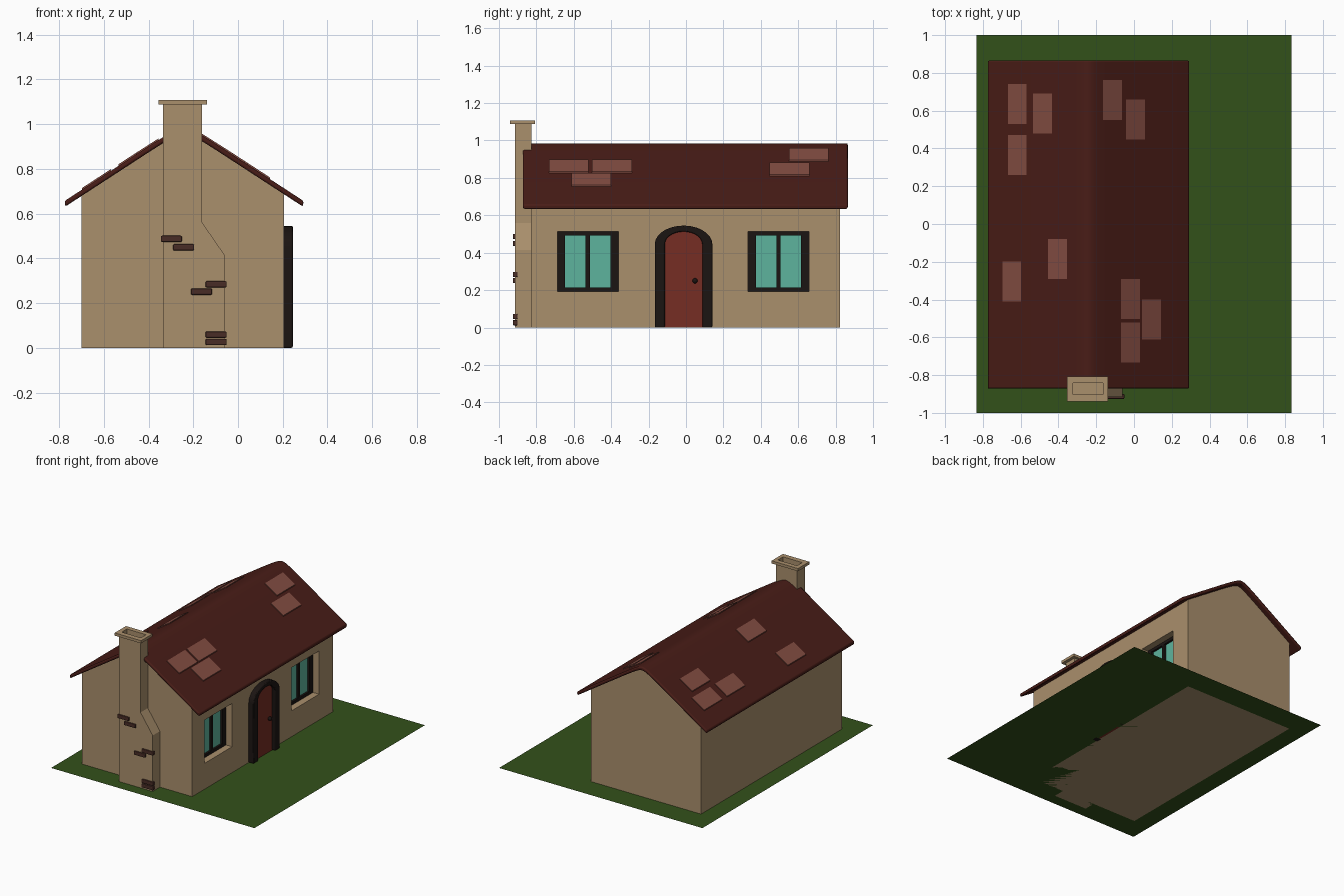
import bpy, bmesh, math
from mathutils import Vector

if "Cube" in bpy.data.objects:
    bpy.data.objects.remove(bpy.data.objects["Cube"])


def material(name, r, g, b):
    m = bpy.data.materials.new(name)
    m.diffuse_color = [(c / 255) ** 2.2 for c in (r, g, b)] + [1]
    m.use_nodes = True
    m.node_tree.nodes["Principled BSDF"].inputs["Base Color"].default_value = m.diffuse_color
    return m


TAN = material("plaster", 168, 142, 108)
ROOF = material("roof_red", 74, 34, 29)
TILE = material("tile_pink", 130, 78, 68)
DOOR = material("door_red", 117, 49, 40)
BLACK = material("dark_frame", 33, 27, 25)
GLASS = material("glass_green", 94, 178, 156)
BRICK = material("brick_brown", 74, 48, 42)
GRASS = material("grass", 54, 82, 32)


def prism(name, pts, axis, a, b, mat, bevel=0, smooth=False):
    """Extrude a 2D profile (other-axis, z) along x or y from a to b."""
    place = (lambda p, t: (t, p[0], p[1])) if axis == "x" else (lambda p, t: (p[0], t, p[1]))
    bm = bmesh.new()
    lo = [bm.verts.new(place(p, a)) for p in pts]
    hi = [bm.verts.new(place(p, b)) for p in pts]
    bm.faces.new(lo)
    bm.faces.new(hi)
    for i in range(len(pts)):
        j = (i + 1) % len(pts)
        bm.faces.new((lo[i], lo[j], hi[j], hi[i]))
    bmesh.ops.recalc_face_normals(bm, faces=bm.faces)
    me = bpy.data.meshes.new(name)
    bm.to_mesh(me)
    bm.free()
    me.materials.append(mat)
    ob = bpy.data.objects.new(name, me)
    bpy.context.collection.objects.link(ob)
    if bevel:
        mod = ob.modifiers.new("bevel", "BEVEL")
        mod.width, mod.segments = bevel, 2
        mod.limit_method, mod.angle_limit = "ANGLE", math.radians(50)
    if smooth:
        bpy.ops.object.select_all(action="DESELECT")
        ob.select_set(True)
        bpy.context.view_layer.objects.active = ob
        bpy.ops.object.shade_smooth_by_angle(angle=math.radians(35))
    return ob


def box(name, x, y, z, mat, bevel=0):
    return prism(name, [(x[0], z[0]), (x[1], z[0]), (x[1], z[1]), (x[0], z[1])],
                 "y", y[0], y[1], mat, bevel)


def cut(ob, x, y, z):
    cutter = box("cutter", x, y, z, TAN)
    mod = ob.modifiers.new("cut", "BOOLEAN")
    mod.operation, mod.solver, mod.object = "DIFFERENCE", "EXACT", cutter
    bpy.context.view_layer.objects.active = ob
    bpy.ops.object.modifier_apply(modifier="cut")
    bpy.data.objects.remove(cutter)


RIDGE, SLOPE = -0.241, 0.655


def roof_z(x):
    return 1.007 - SLOPE * math.hypot(x - RIDGE, 0.034)


def roof_line(x0, x1, drop):
    mids = [RIDGE + d * 0.01 for d in (-15, -10, -7, -5, -3, -1.5, 0, 1.5, 3, 5, 7, 10, 15)]
    return [(x, roof_z(x) - drop) for x in [x0] + mids + [x1]]


# Ground
bpy.ops.mesh.primitive_grid_add(x_subdivisions=1, y_subdivisions=1, size=2)
lawn = bpy.context.object
lawn.name = "lawn"
lawn.scale = (0.835, 1, 1)
lawn.data.materials.append(GRASS)

# House body with recessed window openings
walls = prism("walls", [(-0.70, 0)] + roof_line(-0.70, 0.205, 0.02) + [(0.205, 0)],
              "y", -0.83, 0.823, TAN)
WIN_Z = (0.192, 0.513)
for yc in (-0.525, 0.495):
    cut(walls, (0.11, 0.3), (yc - 0.163, yc + 0.163), WIN_Z)

# Roof sheet
prism("roof", roof_line(-0.775, 0.293, 0) + roof_line(-0.772, 0.29, 0.027)[::-1],
      "y", -0.872, 0.865, ROOF, 0.008, True)

# Scattered roof tiles (left x, near y)
for x, y in [(-0.668, 0.53), (-0.535, 0.48), (-0.668, 0.26), (-0.456, -0.292), (-0.697, -0.41),
             (-0.164, 0.55), (-0.042, 0.447), (-0.069, -0.502), (-0.069, -0.733), (0.042, -0.612)]:
    ends = (x, x + 0.1)
    prism("roof_tile", [(e, roof_z(e) - 0.01) for e in ends]
          + [(e, roof_z(e) + 0.007) for e in ends[::-1]], "y", y, y + 0.212, TILE)

# Windows: frame bars and two panes each
for yc in (-0.525, 0.495):
    for a, b in ((-0.163, -0.121), (-0.011, 0.011), (0.121, 0.163)):
        box("window_upright", (0.11, 0.155), (yc + a, yc + b), WIN_Z, BLACK)
    for z in ((0.192, 0.214), (0.491, 0.513)):
        box("window_rail", (0.11, 0.155), (yc - 0.122, yc + 0.122), z, BLACK)
    for a in (-0.122, 0.010):
        box("window_pane", (0.115, 0.14), (yc + a, yc + a + 0.112), (0.21, 0.495), GLASS)


# Door with arched frame and knob
def arch(w, spring, rise, n=14):
    c = -0.013
    pts = [(c + w * math.cos(math.pi * i / n), spring + rise * math.sin(math.pi * i / n))
           for i in range(n + 1)]
    return [(c + w, 0)] + pts + [(c - w, 0)]


prism("door_frame", arch(0.154, 0.445, 0.1) + arch(0.1, 0.445, 0.068)[::-1],
      "x", 0.19, 0.245, BLACK, 0.006, True)
prism("door", arch(0.102, 0.445, 0.07), "x", 0.19, 0.22, DOOR)
bpy.ops.mesh.primitive_uv_sphere_add(segments=16, ring_count=10, radius=0.014,
                                     location=(0.229, 0.048, 0.25))
knob = bpy.context.object
knob.name = "door_knob"
knob.data.materials.append(BLACK)
bpy.ops.object.shade_smooth()

# Chimney stack and hollow cap
stack = prism("chimney_stack", [(-0.335, 0), (-0.06, 0), (-0.06, 0.415), (-0.16, 0.56),
                                (-0.16, 1.09), (-0.335, 1.09)], "y", -0.915, -0.825, TAN)
cap = box("chimney_cap", (-0.355, -0.138), (-0.94, -0.807), (1.088, 1.108), TAN)
for part in (stack, cap):
    cut(part, (-0.323, -0.165), (-0.902, -0.842), (1.02, 1.2))

# Exposed bricks on the chimney (left x, bottom z)
for x, z in [(-0.345, 0.473), (-0.29, 0.435), (-0.145, 0.27),
             (-0.21, 0.237), (-0.145, 0.045), (-0.145, 0.012)]:
    box("chimney_brick", (x, x + 0.094), (-0.926, -0.9), (z, z + 0.028), BRICK, 0.005)
